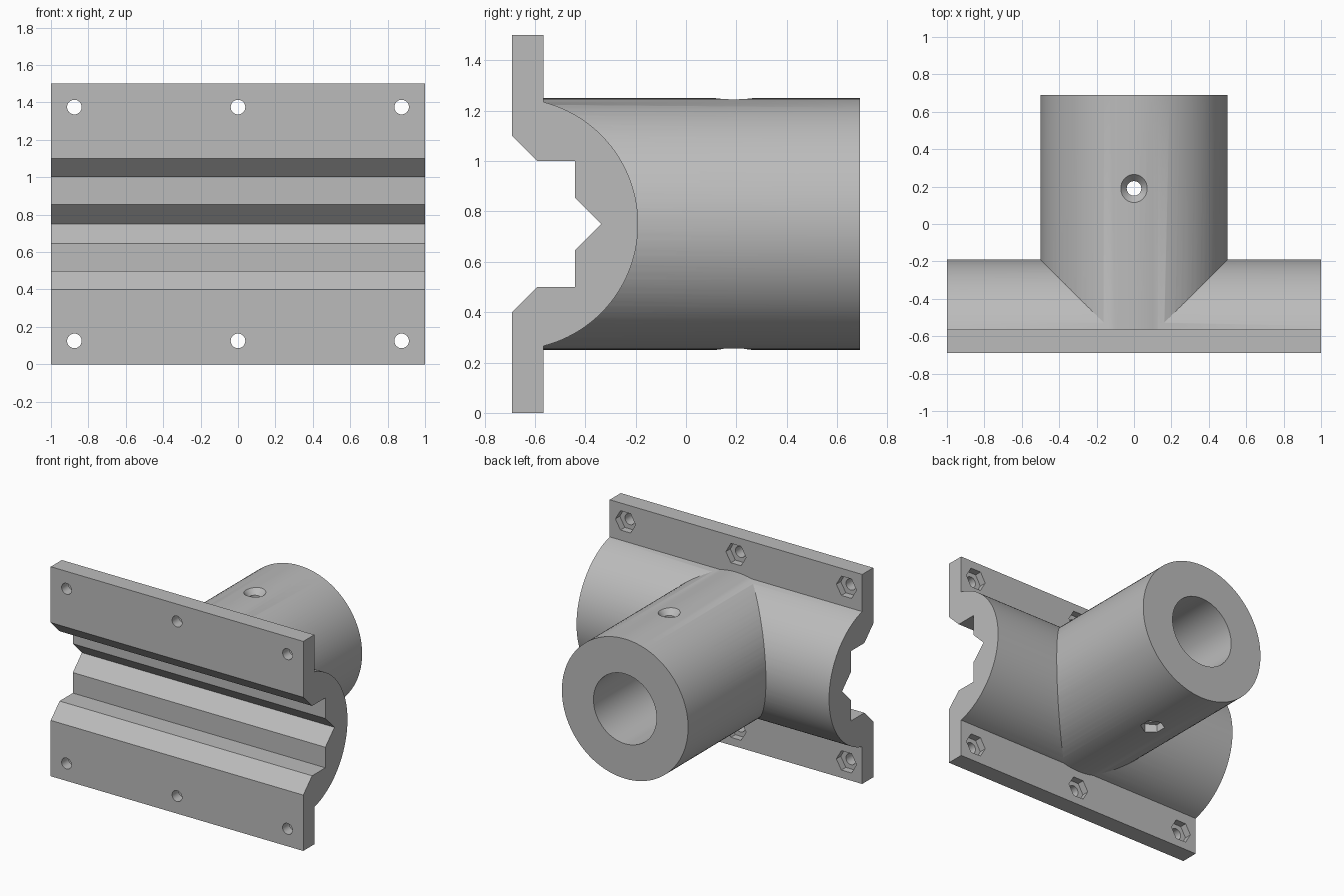
import bpy, bmesh, math
from mathutils import Matrix, Vector

if "Cube" in bpy.data.objects:
    bpy.data.objects.remove(bpy.data.objects["Cube"], do_unlink=True)

grey = bpy.data.materials.new("plain grey")
grey.use_nodes = True
COLOUR = (0.5, 0.5, 0.5, 1)
grey.diffuse_color = COLOUR
grey.node_tree.nodes["Principled BSDF"].inputs["Base Color"].default_value = COLOUR

FRONT, PLATE_BACK, END = -0.69, -0.565, 0.69
MID, RADIUS, PIN_Y = 0.75, 0.5, 0.19
HOLE, NUT = 0.039, 0.08


def add_object(name, bm):
    bmesh.ops.recalc_face_normals(bm, faces=bm.faces)
    mesh = bpy.data.meshes.new(name)
    bm.to_mesh(mesh)
    bm.free()
    mesh.materials.append(grey)
    obj = bpy.data.objects.new(name, mesh)
    bpy.context.collection.objects.link(obj)
    return obj


def extrude_profile(name, points, half):
    """Sweep a (y, z) outline along x."""
    bm = bmesh.new()
    face = bm.faces.new([bm.verts.new((-half, y, z)) for y, z in points])
    grown = bmesh.ops.extrude_face_region(bm, geom=[face])["geom"]
    moved = [v for v in grown if isinstance(v, bmesh.types.BMVert)]
    bmesh.ops.translate(bm, verts=moved, vec=(2 * half, 0, 0))
    return add_object(name, bm)


def rod(name, start, end, r1, r2=None, sides=48, turn=0):
    """Cylinder, cone or prism between two points."""
    start, end = Vector(start), Vector(end)
    axis = end - start
    place = (Matrix.Translation((start + end) / 2)
             @ Vector((0, 0, 1)).rotation_difference(axis).to_matrix().to_4x4()
             @ Matrix.Rotation(turn, 4, "Z"))
    bm = bmesh.new()
    bmesh.ops.create_cone(bm, cap_ends=True, segments=sides, radius1=r1,
                          radius2=r1 if r2 is None else r2,
                          depth=axis.length, matrix=place)
    return add_object(name, bm)


def combine(target, tool, operation):
    """Apply a boolean, then discard the tool object."""
    mod = target.modifiers.new(operation, "BOOLEAN")
    mod.operation, mod.solver, mod.object = operation, "EXACT", tool
    bpy.context.view_layer.objects.active = target
    bpy.ops.object.modifier_apply(modifier=mod.name)
    bpy.data.objects.remove(tool, do_unlink=True)


# Flanged plate with a half-round back
reach = math.acos((PLATE_BACK - FRONT) / RADIUS)
arc = [(FRONT + RADIUS * math.cos(a), MID + RADIUS * math.sin(a))
       for a in (reach * (i / 32 - 1) for i in range(65))]
outline = [(FRONT, 0), (PLATE_BACK, 0)] + arc + [(PLATE_BACK, 1.5), (FRONT, 1.5)]
bracket = extrude_profile("socket_bracket", outline, 1)

# Round sleeve standing out of the back
combine(bracket, rod("sleeve", (0, -0.62, MID), (0, END, MID), RADIUS, sides=96), "UNION")

# Stepped groove with a V in its floor, mirrored about the middle height
lower = [(-0.79, -0.45), (-0.59, -0.25), (-0.44, -0.25), (-0.44, -0.103)]
groove = ([(y, MID + z) for y, z in lower] + [(-0.337, MID)]
          + [(y, MID - z) for y, z in reversed(lower)])
combine(bracket, extrude_profile("groove_cutter", groove, 1.1), "DIFFERENCE")

# Blind bore in the sleeve
combine(bracket, rod("bore_cutter", (0, -0.19, MID), (0, END + 0.1, MID), 0.25, sides=64),
        "DIFFERENCE")

# Cross pin hole: countersunk on top, hexagonal nut pocket below
combine(bracket, rod("pin_cutter", (0, PIN_Y, 0.1), (0, PIN_Y, 1.4), HOLE), "DIFFERENCE")
combine(bracket, rod("countersink_cutter", (0, PIN_Y, 1.2), (0, PIN_Y, 1.26),
                     HOLE - 0.008, NUT + 0.004), "DIFFERENCE")
combine(bracket, rod("pin_nut_cutter", (0, PIN_Y, 0.2), (0, PIN_Y, 0.31), NUT, sides=6),
        "DIFFERENCE")

# Flange bolt holes with nut pockets in the back
for x in (-0.875, 0, 0.875):
    for z in (0.125, 1.375):
        combine(bracket, rod("bolt_cutter", (x, FRONT - 0.1, z), (x, PLATE_BACK + 0.1, z),
                             HOLE, sides=32), "DIFFERENCE")
        combine(bracket, rod("nut_cutter", (x, PLATE_BACK - 0.05, z), (x, PLATE_BACK + 0.05, z),
                             NUT, sides=6, turn=math.pi / 6), "DIFFERENCE")

bpy.ops.object.select_all(action="DESELECT")
bracket.select_set(True)
bpy.context.view_layer.objects.active = bracket
bpy.ops.object.shade_smooth_by_angle(angle=math.radians(25))
